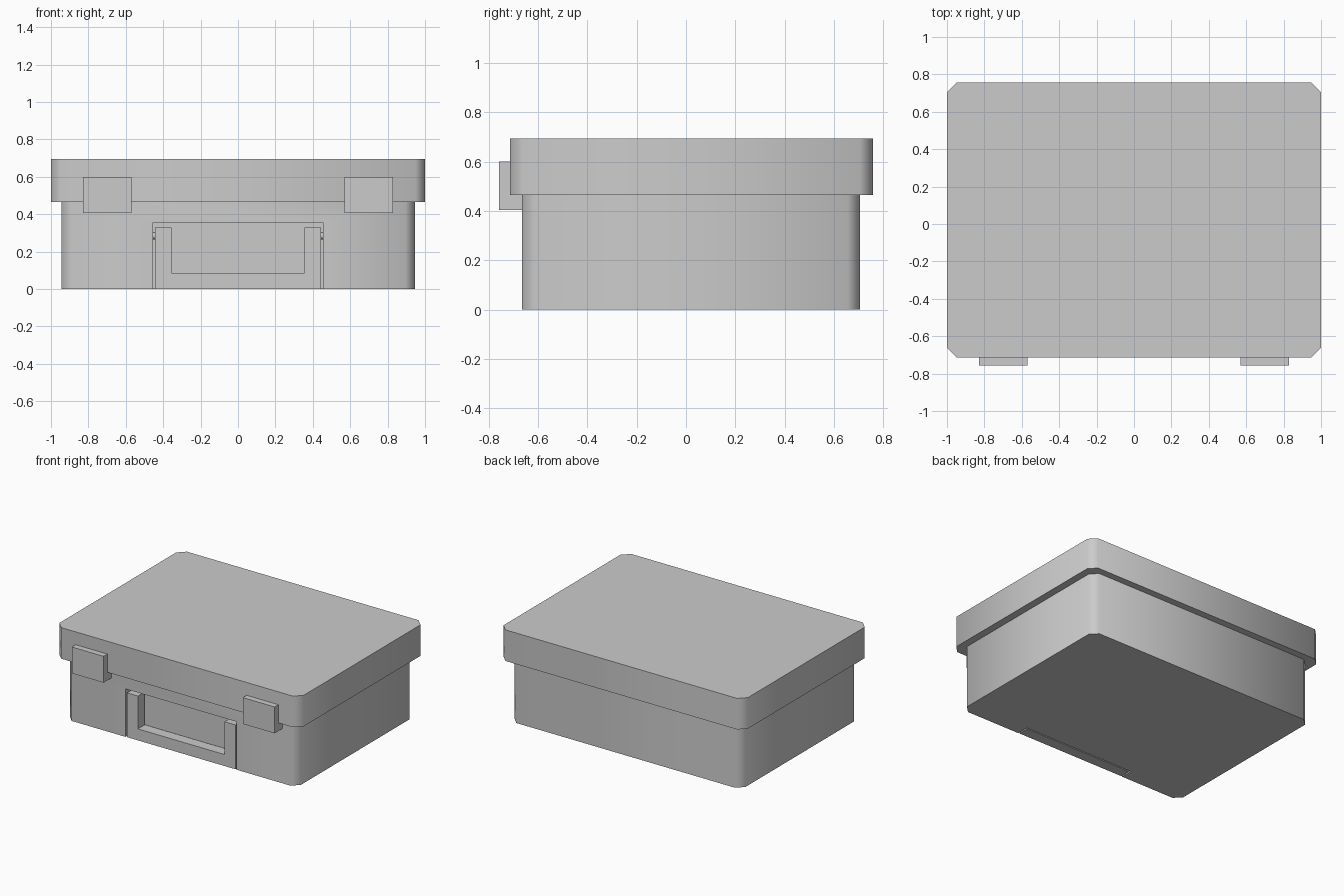
import bpy
import bmesh
from math import radians, pi
from mathutils import Matrix

cube = bpy.data.objects.get("Cube")
if cube:
    bpy.data.objects.remove(cube, do_unlink=True)

grey = bpy.data.materials.new("case_grey")
grey.use_nodes = True
grey_rgba = (0.6, 0.6, 0.6, 1)
grey.diffuse_color = grey_rgba
grey.node_tree.nodes["Principled BSDF"].inputs["Base Color"].default_value = grey_rgba


def finish(name, bm):
    """Turn a bmesh into a named object with the case material."""
    bmesh.ops.recalc_face_normals(bm, faces=bm.faces)
    mesh = bpy.data.meshes.new(name)
    bm.to_mesh(mesh)
    bm.free()
    mesh.materials.append(grey)
    obj = bpy.data.objects.new(name, mesh)
    bpy.context.collection.objects.link(obj)
    return obj


def prism(name, points, depth):
    """Extrude a closed outline along a vector."""
    bm = bmesh.new()
    face = bm.faces.new([bm.verts.new(p) for p in points])
    geom = bmesh.ops.extrude_face_region(bm, geom=[face])["geom"]
    verts = [g for g in geom if isinstance(g, bmesh.types.BMVert)]
    bmesh.ops.translate(bm, verts=verts, vec=depth)
    return finish(name, bm)


def box(name, x0, x1, y0, y1, z0, z1):
    return prism(name, [(x0, y0, z0), (x1, y0, z0), (x1, y1, z0), (x0, y1, z0)],
                 (0, 0, z1 - z0))


def clipped_box(name, hx, y0, y1, z0, z1, c):
    """Box whose four upright corners are cut at 45 degrees."""
    outline = [(hx - c, y0), (hx, y0 + c), (hx, y1 - c), (hx - c, y1),
               (c - hx, y1), (-hx, y1 - c), (-hx, y0 + c), (c - hx, y0)]
    return prism(name, [(x, y, z0) for x, y in outline], (0, 0, z1 - z0))


def smooth(obj):
    bpy.ops.object.select_all(action='DESELECT')
    obj.select_set(True)
    bpy.context.view_layer.objects.active = obj
    bpy.ops.object.shade_smooth_by_angle(angle=radians(50))


# Case body with a handle recess open at the bottom
body = clipped_box("case_body", 0.945, -0.665, 0.705, 0, 0.465, 0.05)
cutter = box("recess_cutter", -0.455, 0.455, -0.8, -0.575, -0.1, 0.355)
cutter.hide_render = True
cut = body.modifiers.new("handle_recess", 'BOOLEAN')
cut.operation = 'DIFFERENCE'
cut.solver = 'EXACT'
cut.object = cutter
bpy.context.view_layer.objects.active = body
bpy.ops.object.modifier_apply(modifier=cut.name)
bpy.data.objects.remove(cutter, do_unlink=True)
smooth(body)

# Overhanging lid
lid = clipped_box("lid", 1.0, -0.713, 0.757, 0.465, 0.695, 0.052)
smooth(lid)

# U-shaped handle folded into the recess
ox, ix, top, bar = 0.445, 0.355, 0.328, 0.085
handle_outline = [(-ox, 0), (ox, 0), (ox, top), (ix, top),
                  (ix, bar), (-ix, bar), (-ix, top), (-ox, top)]
prism("handle", [(x, -0.663, z) for x, z in handle_outline], (0, 0.08, 0))

# Latches with a step that hooks under the lid, and handle pivot pins
for side, s in (("left", 1), ("right", -1)):
    x0, x1 = sorted((s * 0.57, s * 0.83))
    profile = [(-0.757, 0.405), (-0.66, 0.405), (-0.66, 0.465),
               (-0.713, 0.465), (-0.713, 0.6), (-0.757, 0.6)]
    prism(side + "_latch", [(x0, y, z) for y, z in profile], (x1 - x0, 0, 0))

    bm = bmesh.new()
    bmesh.ops.create_cone(bm, cap_ends=True, segments=16, radius1=0.02,
                          radius2=0.02, depth=0.03,
                          matrix=Matrix.Translation((s * 0.45, -0.625, 0.285))
                          @ Matrix.Rotation(pi / 2, 4, 'Y'))
    smooth(finish(side + "_handle_pin", bm))
